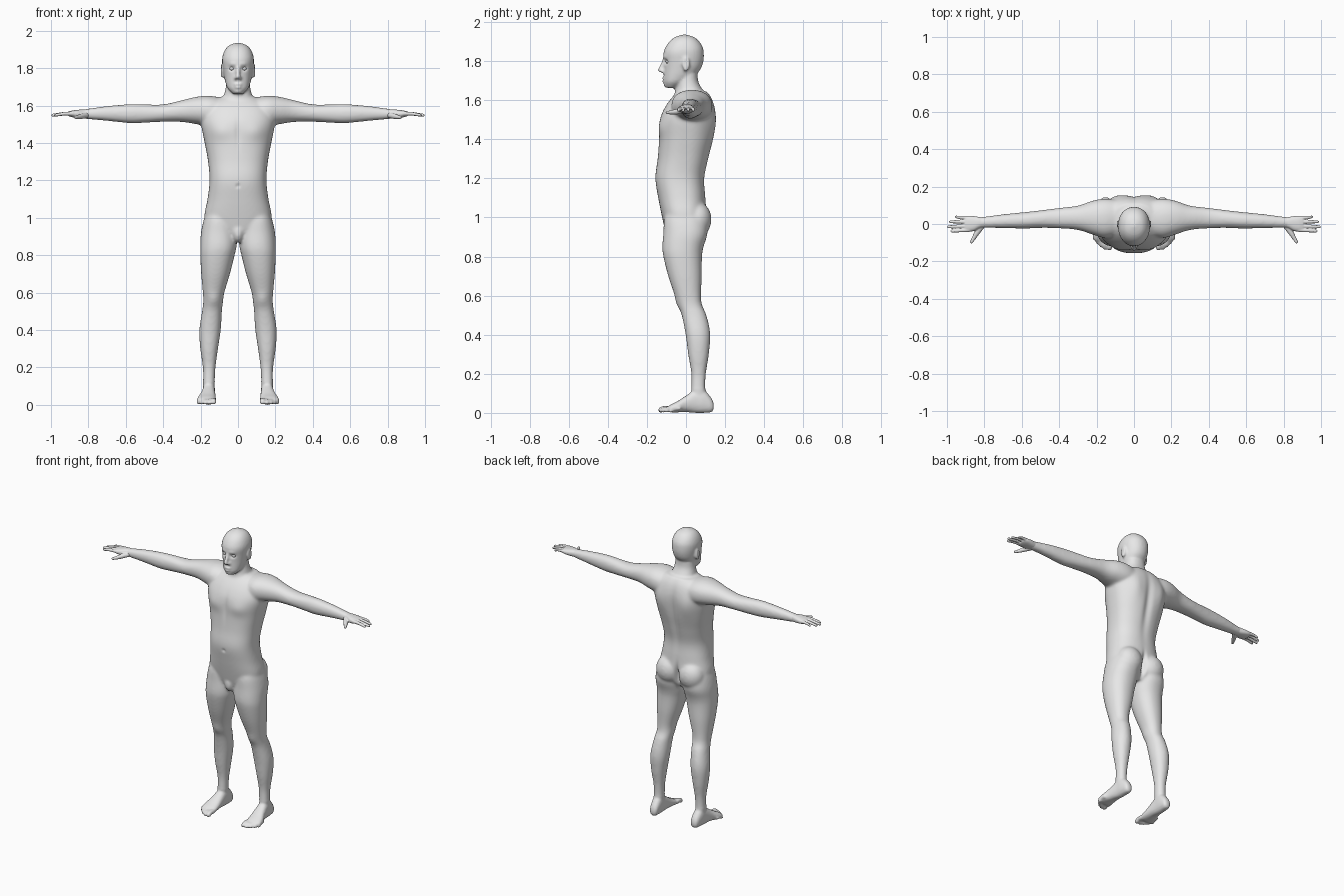
import bpy, bmesh, math
from mathutils import Vector, Matrix

skin = bpy.data.materials.new("plain_grey")
skin.diffuse_color = (0.8, 0.8, 0.8, 1)


def spline(rows, sub=4):
    """Catmull-Rom interpolation through rows of numbers."""
    out = []
    for i in range(len(rows) - 1):
        p0, p1, p2 = rows[max(i - 1, 0)], rows[i], rows[i + 1]
        p3 = rows[min(i + 2, len(rows) - 1)]
        for k in range(sub):
            t = k / sub
            out.append([0.5 * (2 * b + (c - a) * t + (2 * a - 5 * b + 4 * c - d) * t * t
                               + (3 * b - a - 3 * c + d) * t ** 3)
                        for a, b, c, d in zip(p0, p1, p2, p3)])
    return out + [list(rows[-1])]


def bridge(bm, rings):
    """Join rings of points into a closed tube."""
    rings = [[bm.verts.new(p) for p in ring] for ring in rings]
    for r, q in zip(rings, rings[1:]):
        for k in range(len(r)):
            bm.faces.new((r[k], r[k - 1], q[k - 1], q[k]))
    bm.faces.new(rings[0])
    bm.faces.new(rings[-1])


def loft(bm, axis, rows, power=2.2, seg=32):
    """Closed rounded tube; each row is position, min/max of the two other axes."""
    rings = []
    for s, a0, a1, b0, b1 in spline(rows):
        ring = []
        for k in range(seg):
            t = 2 * math.pi * k / seg
            c, d = math.cos(t), math.sin(t)
            p = [(a0 + a1) / 2 + (a1 - a0) / 2 * math.copysign(abs(c) ** (2 / power), c),
                 (b0 + b1) / 2 + (b1 - b0) / 2 * math.copysign(abs(d) ** (2 / power), d)]
            p.insert(axis, s)
            ring.append(p)
        rings.append(ring)
    bridge(bm, rings)


def ball(bm, centre, radii):
    bmesh.ops.create_uvsphere(bm, u_segments=20, v_segments=12, radius=1,
                              matrix=Matrix.Translation(centre) @ Matrix.Diagonal((*radii, 1)))


def digit(bm, *points):
    """Finger or toe with a rounded tip through x, y, z, radius points."""
    path = [(Vector(p[:3]), p[3]) for p in spline(points)]
    (a, _), (b, r) = path[-2:]
    d = (b - a).normalized()
    path += [(b + d * r * f, r * g) for f, g in ((.5, .87), (.85, .53), (1, .15))]
    rings = []
    for i, (p, r) in enumerate(path):
        d = path[min(i + 1, len(path) - 1)][0] - path[max(i - 1, 0)][0]
        u = d.cross(Vector((.3, .2, 1))).normalized()
        w = d.cross(u).normalized()
        rings.append([p + (u * math.cos(k * math.pi / 6) + w * math.sin(k * math.pi / 6)) * r
                      for k in range(12)])
    bridge(bm, rings)


def modify(ob, kind, **settings):
    mod = ob.modifiers.new("step", kind)
    for key, value in settings.items():
        setattr(mod, key, value)
    bpy.context.view_layer.objects.active = ob
    bpy.ops.object.modifier_apply(modifier="step")


def smooth(ob):
    ob.data.polygons.foreach_set("use_smooth", [True] * len(ob.data.polygons))


def finish(name, bm, voxel=None):
    """Turn the parts into one object, fused into a single skin if a voxel size is given."""
    bmesh.ops.recalc_face_normals(bm, faces=bm.faces[:])
    me = bpy.data.meshes.new(name)
    bm.to_mesh(me)
    bm.free()
    ob = bpy.data.objects.new(name, me)
    bpy.context.collection.objects.link(ob)
    if voxel:
        modify(ob, 'REMESH', mode='VOXEL', voxel_size=voxel)
    ob.data.materials.clear()
    ob.data.materials.append(skin)
    smooth(ob)
    return ob


def opposite(ob, name):
    """Mirrored copy for the other side."""
    me = ob.data.copy()
    me.transform(Matrix.Scale(-1, 4, (1, 0, 0)))
    me.flip_normals()
    bpy.context.collection.objects.link(bpy.data.objects.new(name, me))


body = bmesh.new()
# arm
loft(body, 0, [(.06, -.05, .12, 1.51, 1.635), (.15, -.075, .135, 1.49, 1.652),
               (.22, -.057, .125, 1.50, 1.647), (.30, -.032, .098, 1.512, 1.628),
               (.40, -.023, .086, 1.513, 1.606), (.50, -.021, .073, 1.508, 1.606),
               (.58, -.024, .064, 1.506, 1.607), (.70, -.022, .052, 1.518, 1.597),
               (.80, -.021, .039, 1.527, 1.583), (.845, -.024, .037, 1.533, 1.577)])
# leg
loft(body, 2, [(1.06, .05, .15, -.08, .07), (1.0, .02, .18, -.11, .10),
               (.92, .006, .198, -.116, .11), (.85, .007, .202, -.121, .09),
               (.80, .018, .202, -.116, .082), (.70, .043, .197, -.091, .081),
               (.60, .073, .188, -.057, .077), (.55, .08, .186, -.04, .083),
               (.50, .086, .192, -.022, .104), (.40, .092, .207, -.002, .121),
               (.30, .107, .202, .011, .117), (.20, .120, .188, .027, .102),
               (.12, .124, .187, .027, .099), (.05, .127, .185, .03, .11)])
# foot
loft(body, 1, [(.142, .14, .165, .02, .045), (.13, .127, .178, .004, .075),
               (.09, .122, .187, 0, .12), (.05, .122, .19, 0, .12),
               (0, .120, .20, .004, .088), (-.04, .118, .215, .003, .062),
               (-.075, .118, .22, .003, .044), (-.092, .125, .208, .009, .033)], 2.3)
for x, y, r in ((.131, -.128, .015), (.155, -.127, .011), (.175, -.115, .011),
                (.193, -.098, .011), (.209, -.078, .011)):
    digit(body, (x - .002, y + .05, .022, r), (x, y + .02, .022, r), (x, y, r, r))
# buttock and ear
ball(body, (.085, .058, .99), (.085, .073, .09))
ball(body, (.086, 0, 1.785), (.009, .019, .038))
# other side
copy = bmesh.ops.duplicate(body, geom=body.verts[:] + body.edges[:] + body.faces[:])
for v in copy["geom"]:
    if isinstance(v, bmesh.types.BMVert):
        v.co.x *= -1
# torso
loft(body, 2, [(z, -w, w, f, b) for z, w, f, b in (
    (.89, .10, -.085, .06), (.93, .15, -.105, .09), (1.0, .18, -.122, .105),
    (1.1, .163, -.142, .10), (1.2, .152, -.157, .095), (1.3, .160, -.145, .116),
    (1.4, .178, -.138, .14), (1.5, .197, -.133, .152), (1.56, .19, -.11, .148),
    (1.61, .16, -.075, .132), (1.645, .10, -.04, .108))], 2.4, 48)
ball(body, (0, -.078, .922), (.033, .04, .055))
# neck
loft(body, 2, [(z, -w, w, f, b) for z, w, f, b in (
    (1.56, .11, -.07, .13), (1.62, .095, -.062, .115), (1.655, .076, -.053, .085),
    (1.70, .065, -.047, .062), (1.76, .06, -.045, .06))])
# head
loft(body, 2, [(z, -w, w, f, b) for z, w, f, b in (
    (1.663, .028, -.10, -.05), (1.69, .054, -.112, 0), (1.72, .066, -.113, .04),
    (1.76, .075, -.112, .075), (1.80, .081, -.113, .089), (1.84, .085, -.115, .091),
    (1.87, .081, -.105, .086), (1.90, .068, -.085, .068), (1.922, .046, -.057, .042),
    (1.935, .012, -.02, .005))], 2.15, 40)
# nose, nostrils, lips and chin
digit(body, (0, -.107, 1.815, .009), (0, -.122, 1.78, .010), (0, -.132, 1.754, .0125))
for s in (1, -1):
    ball(body, (s * .012, -.116, 1.747), (.010, .014, .009))
ball(body, (0, -.108, 1.712), (.024, .016, .008))
ball(body, (0, -.107, 1.698), (.021, .016, .008))
ball(body, (0, -.098, 1.678), (.024, .016, .014))

# fuse and relax, keeping head and feet crisp
figure = finish("body", body, .0075)
soft, crisp = [], []
for v in figure.data.vertices:
    (soft if .13 < v.co.z < 1.655 else crisp).append(v.index)
group = figure.vertex_groups.new(name="relax")
group.add(soft, 1.0, 'REPLACE')
group.add(crisp, 0.1, 'REPLACE')
modify(figure, 'SMOOTH', factor=0.5, iterations=14, vertex_group="relax")

# soft sculpting pushes: centre, radii, offset; used on both sides
layers = {}
for v in figure.data.vertices:
    layers.setdefault(int(v.co.z * 25), []).append(v)
for x, y, z, rx, ry, rz, dx, dy, dz in (
        (.033, -.11, 1.797, .015, .03, .010, 0, .014, 0),     # eye socket
        (.03, -.113, 1.822, .024, .02, .008, 0, -.004, 0),    # brow
        (0, -.12, 1.705, .022, .03, .005, 0, .005, 0),        # mouth line
        (.095, -.003, 1.79, .02, .009, .02, -.006, 0, 0),     # ear hollow
        (0, .14, 1.38, .025, .08, .19, 0, -.012, 0),          # spine groove
        (0, .12, .97, .013, .08, .065, 0, -.035, 0),          # rear cleft
        (.10, .14, 1.48, .05, .05, .08, 0, .010, 0),          # shoulder blade
        (.09, -.12, 1.46, .06, .05, .045, 0, -.009, 0),       # chest
        (0, -.13, 1.45, .014, .05, .08, 0, .005, 0),          # breastbone
        (0, -.157, 1.17, .009, .03, .009, 0, .008, 0),        # navel
        (.13, -.05, .56, .03, .03, .04, 0, -.006, 0),         # knee
        (.157, .11, .42, .035, .04, .07, 0, .004, 0)):        # calf
    for level in range(int((z - 2 * rz) * 25), int((z + 2 * rz) * 25) + 1):
        for v in layers.get(level, ()):
            c = v.co
            s = -1 if x and c.x < 0 else 1
            u = (c.x * s - x) / rx
            if abs(u) < 2.5:
                e = math.exp(-u * u - ((c.y - y) / ry) ** 2 - ((c.z - z) / rz) ** 2)
                v.co = c + Vector((s * dx * e, dy * e, dz * e))
smooth(figure)

# hands
hand = bmesh.new()
loft(hand, 0, [(.79, -.014, .032, 1.534, 1.577), (.825, -.022, .037, 1.532, 1.579),
               (.855, -.037, .042, 1.533, 1.577), (.885, -.041, .044, 1.537, 1.573),
               (.905, -.036, .038, 1.543, 1.568)], 2.4)
for x, y0, y1, r in ((.974, -.032, -.038, .0095), (.991, -.010, -.015, .0098),
                     (.982, .012, .012, .0095), (.952, .033, .038, .0085)):
    digit(hand, (.88, y0, 1.557, r + .002), (.93, (y0 + y1) / 2, 1.556, r),
          (x, y1, 1.548, r - .0015))
digit(hand, (.81, -.008, 1.548, .015), (.838, -.045, 1.542, .0145),
      (.856, -.075, 1.538, .011), (.869, -.096, 1.537, .0085))
left = finish("hand_left", hand, .004)
modify(left, 'SMOOTH', factor=0.5, iterations=3)
smooth(left)
opposite(left, "hand_right")

# eyes
eye = bmesh.new()
ball(eye, (.033, -.092, 1.797), (.013, .012, .010))
opposite(finish("eye_left", eye), "eye_right")
